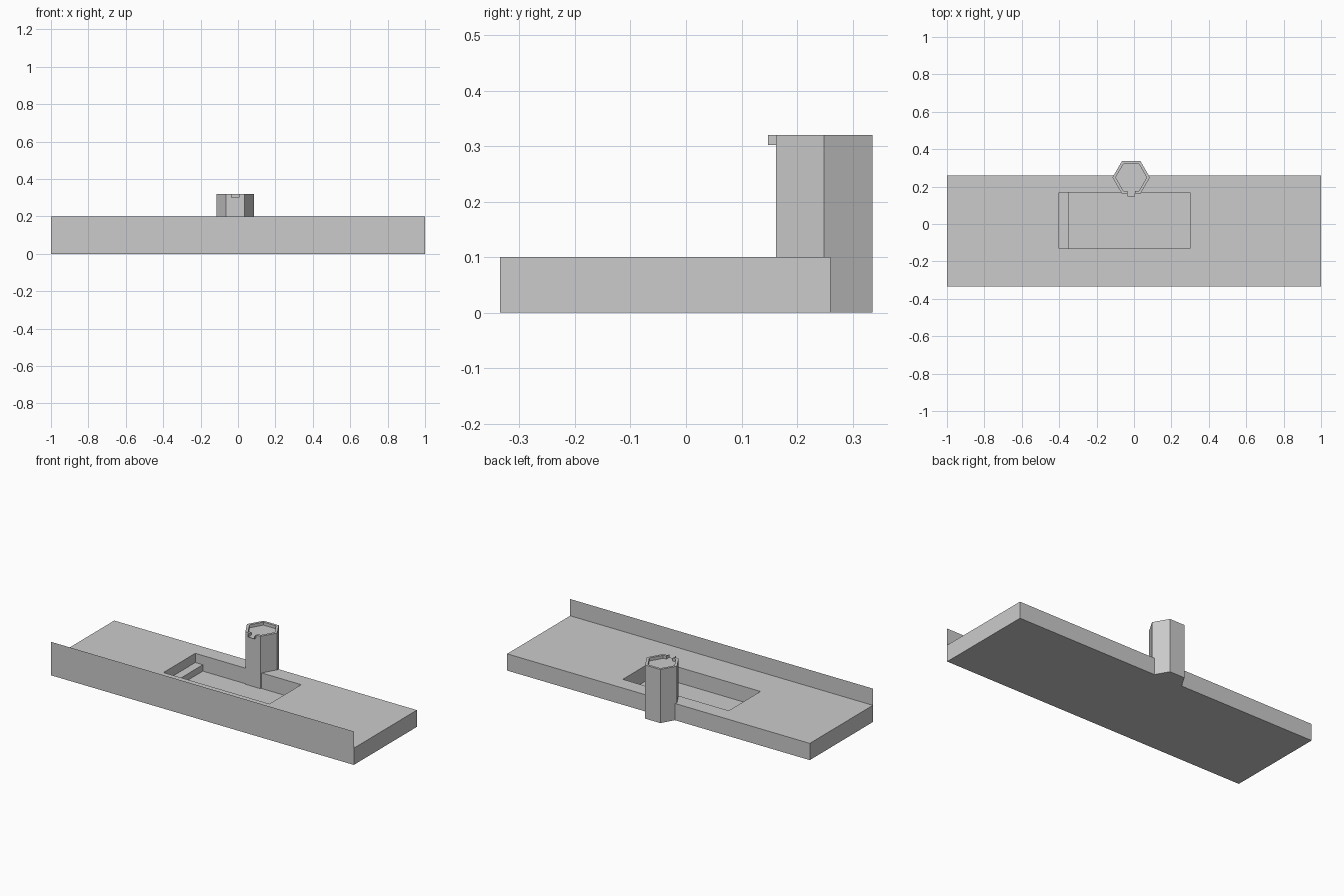
import bpy, bmesh
from math import cos, sin, pi
from mathutils import Vector

if "Cube" in bpy.data.objects:
    bpy.data.objects.remove(bpy.data.objects["Cube"])


def make(name, faces):
    """Object from a list of polygons, given as lists of points."""
    bm = bmesh.new()
    for pts in faces:
        bm.faces.new([bm.verts.new(p) for p in pts])
    bmesh.ops.remove_doubles(bm, verts=bm.verts, dist=1e-5)
    bmesh.ops.recalc_face_normals(bm, faces=bm.faces)
    mesh = bpy.data.meshes.new(name)
    bm.to_mesh(mesh)
    bm.free()
    obj = bpy.data.objects.new(name, mesh)
    bpy.context.collection.objects.link(obj)
    return obj


def prism(name, profile, offset):
    """Solid swept from a flat profile along an offset."""
    a = [Vector(p) for p in profile]
    b = [p + Vector(offset) for p in a]
    n = len(a)
    sides = [[a[i], a[(i + 1) % n], b[(i + 1) % n], b[i]] for i in range(n)]
    return make(name, [a, b] + sides)


def cut(obj, cutter):
    mod = obj.modifiers.new("cut", "BOOLEAN")
    mod.operation = "DIFFERENCE"
    mod.solver = "EXACT"
    mod.object = cutter
    cutter.hide_render = True
    cutter.hide_set(True)


def hexagon(r, z):
    return [(CX + r * cos(i * pi / 3), CY + r * sin(i * pi / 3), z) for i in range(6)]


def rect(x0, x1, y0, y1, z):
    return [(x0, y0, z), (x1, y0, z), (x1, y1, z), (x0, y1, z)]


FRONT, BACK = -0.335, 0.26
CX, CY, TOP, RIM = -0.015, 0.249, 0.32, 0.302
W = 0.021

# base slab with a stepped pocket
slab = prism("base_slab", rect(-1, 1, FRONT, BACK, 0), (0, 0, 0.1))
steps = [(-0.4, 0.2), (-0.4, 0.045), (-0.35, 0.045), (-0.35, 0.007), (0.3, 0.007), (0.3, 0.2)]
cut(slab, prism("pocket_cutter", [(x, -0.132, z) for x, z in steps], (0, 0.3, 0)))

# thin upright sheet along the front edge
make("front_wall", [[(-1, FRONT, 0.1), (1, FRONT, 0.1), (1, FRONT, 0.2), (-1, FRONT, 0.2)]])

# hexagonal post with a shallow basin and a gap in its rim
post = prism("post", hexagon(0.1, 0), (0, 0, TOP))
cut(post, prism("basin_cutter", hexagon(0.083, RIM), (0, 0, 0.1)))
cut(post, prism("rim_gap_cutter", rect(CX - W, CX + W, 0.14, 0.2, RIM), (0, 0, 0.1)))

# open spout: floor and two sides
y0, y1 = 0.148, CY - 0.1 * sin(pi / 3)
spout = [rect(CX - W, CX + W, y0, y1, RIM)]
for x in (CX - W, CX + W):
    spout.append([(x, y0, RIM), (x, y1, RIM), (x, y1, TOP), (x, y0, TOP)])
make("spout", spout)
